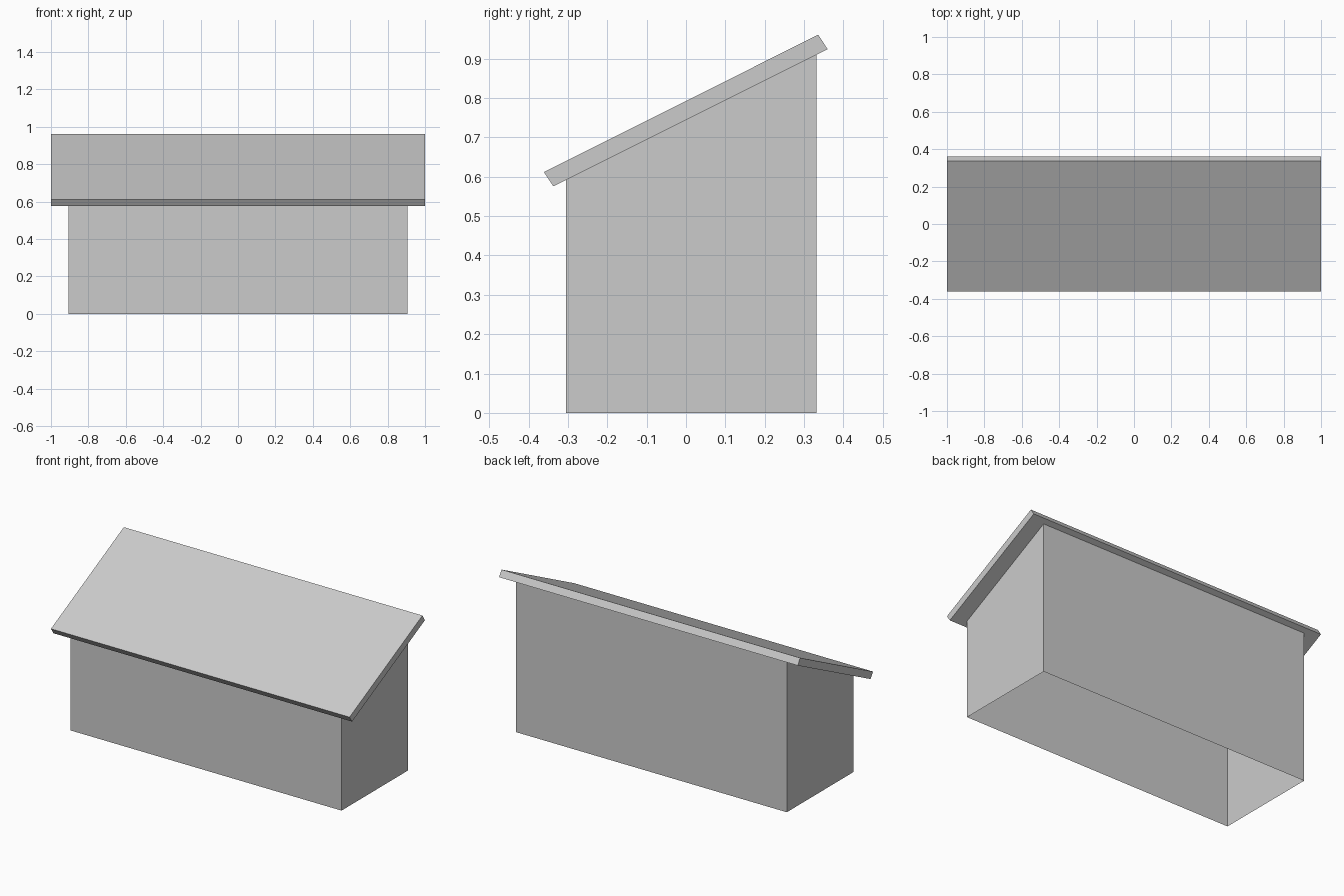
import bpy, bmesh

cube = bpy.data.objects.get("Cube")
if cube:
    bpy.data.objects.remove(cube, do_unlink=True)

# One plain grey for the whole shed
grey = bpy.data.materials.new("light_grey")
grey.use_nodes = True
colour = (0.6, 0.6, 0.6, 1)
grey.diffuse_color = colour
grey.node_tree.nodes["Principled BSDF"].inputs["Base Color"].default_value = colour


def extrude_profile(name, profile, half_width, skip=None):
    """Sweep a (y, z) side profile along x, leaving out the strips listed in skip."""
    skip = skip or []
    bm = bmesh.new()
    right, left = [[bm.verts.new((x, y, z)) for y, z in profile]
                   for x in (-half_width, half_width)]
    bm.faces.new(right)
    bm.faces.new(left[::-1])
    count = len(profile)
    for i in range(count):
        j = (i + 1) % count
        if i not in skip:
            bm.faces.new((right[i], left[i], left[j], right[j]))
    bmesh.ops.recalc_face_normals(bm, faces=bm.faces)
    mesh = bpy.data.meshes.new(name)
    bm.to_mesh(mesh)
    bm.free()
    mesh.materials.append(grey)
    obj = bpy.data.objects.new(name, mesh)
    bpy.context.collection.objects.link(obj)
    return obj


# Sloping roof slab
eave_y, eave_z = -0.337, 0.576
ridge_y, ridge_z = 0.36, 0.924
extrude_profile("roof", [(eave_y, eave_z), (ridge_y, ridge_z),
                         (0.336, 0.961), (-0.361, 0.612)], 1.0)


def under_roof(y):
    return eave_z + (ridge_z - eave_z) * (y - eave_y) / (ridge_y - eave_y)


# Thin walls, open at the floor and where they meet the roof
front, back = -0.305, 0.331
extrude_profile("walls", [(front, 0), (back, 0), (back, under_roof(back)),
                          (front, under_roof(front))], 0.907, skip=[0, 2])
